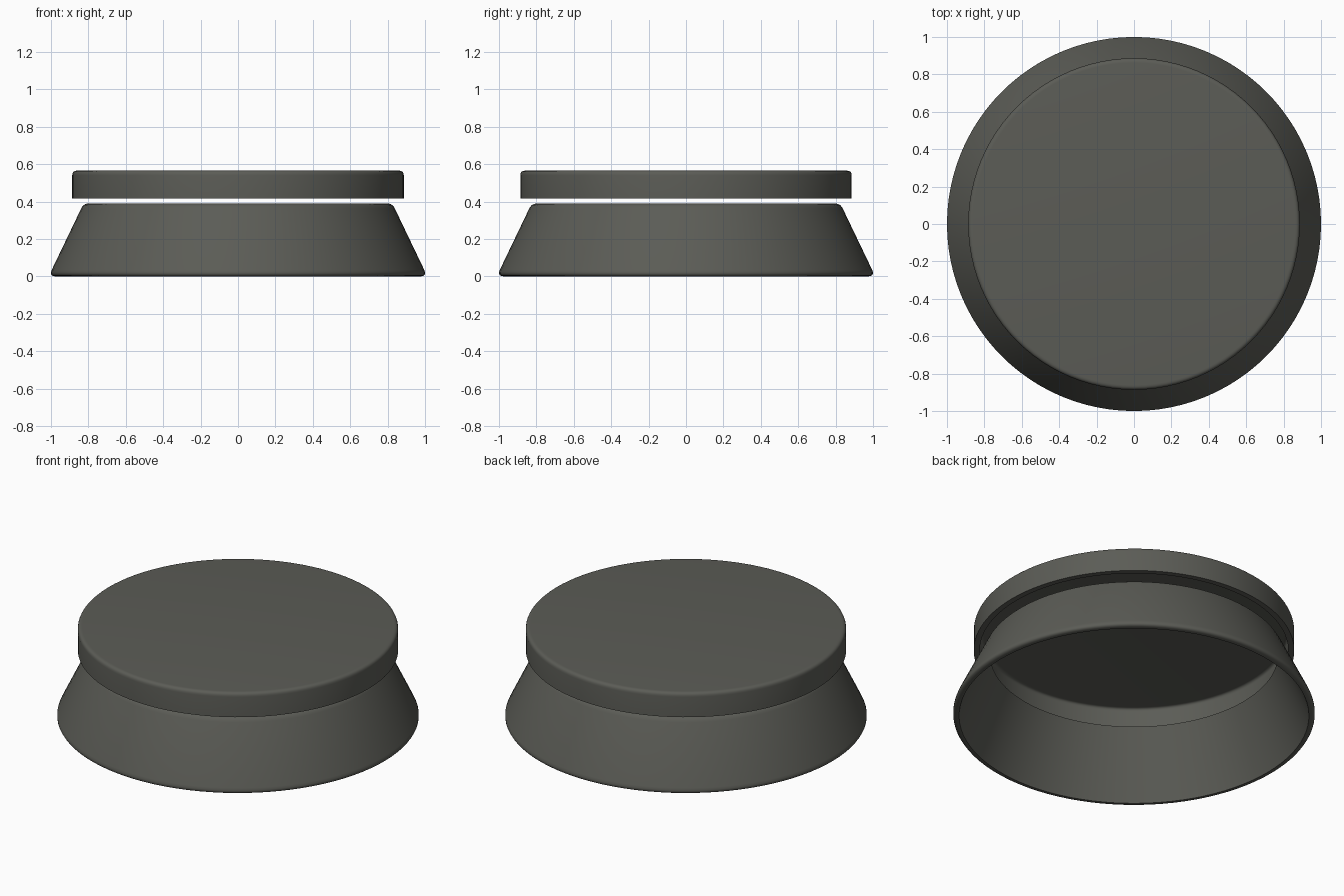
import bpy
import bmesh
import math
from mathutils import Vector

SEGMENTS = 96

cube = bpy.data.objects.get("Cube")
if cube:
    bpy.data.objects.remove(cube, do_unlink=True)

# One dark matte finish for both parts
finish = bpy.data.materials.new("dark olive grey")
finish.use_nodes = True
colour = (0.105, 0.107, 0.093, 1)
finish.diffuse_color = colour
finish.node_tree.nodes["Principled BSDF"].inputs["Base Color"].default_value = colour


def rounded(profile, steps=5):
    """Replace each (r, z, size) corner by a smooth curve."""
    points = []
    for i, (r, z, size) in enumerate(profile):
        corner = Vector((r, z))
        if not size:
            points.append(corner)
            continue
        before = Vector(profile[i - 1][:2])
        after = Vector(profile[(i + 1) % len(profile)][:2])
        start = corner + (before - corner).normalized() * size
        end = corner + (after - corner).normalized() * size
        for k in range(steps + 1):
            t = k / steps
            points.append(start * (1 - t) ** 2 + corner * 2 * t * (1 - t) + end * t * t)
    return points


def lathe(name, profile, closed):
    """Spin a profile round the z axis."""
    bm = bmesh.new()
    verts = [bm.verts.new((p.x, 0, p.y)) for p in rounded(profile)]
    edges = [bm.edges.new(pair) for pair in zip(verts, verts[1:])]
    if closed:
        edges.append(bm.edges.new((verts[-1], verts[0])))
    bmesh.ops.spin(bm, geom=verts + edges, axis=(0, 0, 1), cent=(0, 0, 0),
                   angle=math.tau, steps=SEGMENTS, use_duplicate=False)
    bmesh.ops.remove_doubles(bm, verts=bm.verts, dist=0.0005)
    bmesh.ops.recalc_face_normals(bm, faces=bm.faces)
    mesh = bpy.data.meshes.new(name)
    bm.to_mesh(mesh)
    bm.free()
    mesh.materials.append(finish)
    obj = bpy.data.objects.new(name, mesh)
    bpy.context.collection.objects.link(obj)
    bpy.ops.object.select_all(action="DESELECT")
    obj.select_set(True)
    bpy.context.view_layer.objects.active = obj
    bpy.ops.object.shade_smooth_by_angle(angle=math.radians(35))


# Flared open skirt, rounded at the foot and shoulder
lathe("flared_base", [
    (0.967, 0, 0), (1.012, 0, 0.04), (0.825, 0.39, 0.03), (0.795, 0.39, 0),
], closed=True)

# Hollow lid floating just above the skirt
lathe("cap", [
    (0, 0.565, 0), (0.886, 0.565, 0.025), (0.886, 0.417, 0),
    (0.853, 0.417, 0), (0.853, 0.538, 0.02), (0, 0.538, 0),
], closed=False)
